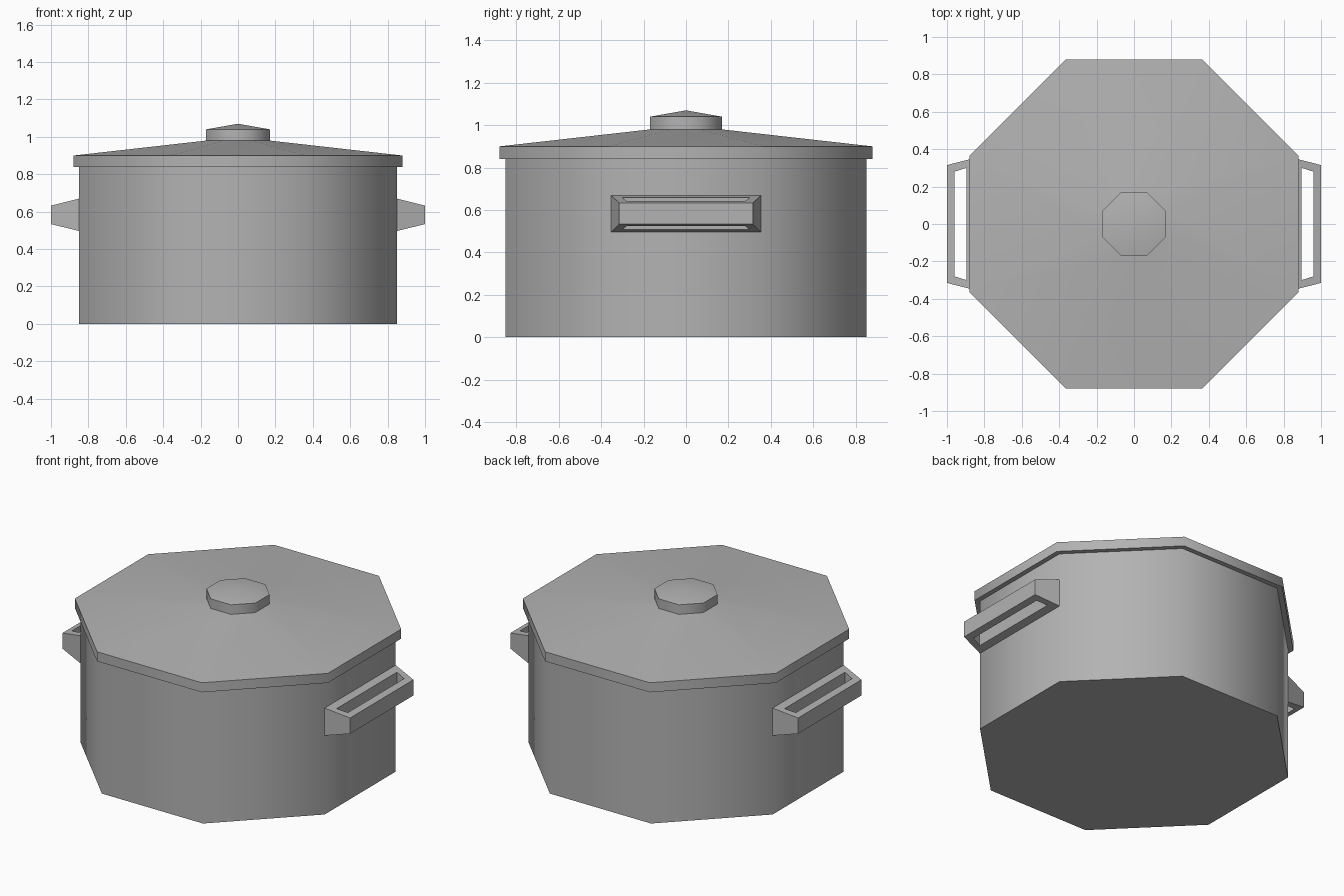
import bpy, bmesh, math

if "Cube" in bpy.data.objects:
    bpy.data.objects.remove(bpy.data.objects["Cube"])

SIDES = 8

# Dark grey metal
metal = bpy.data.materials.new("dark_grey_metal")
metal.diffuse_color = (0.45, 0.45, 0.45, 1.0)
metal.use_nodes = True
metal.node_tree.nodes["Principled BSDF"].inputs["Base Color"].default_value = metal.diffuse_color


def make_object(name, bm, smooth):
    bmesh.ops.recalc_face_normals(bm, faces=bm.faces)
    mesh = bpy.data.meshes.new(name)
    bm.to_mesh(mesh)
    bm.free()
    mesh.materials.append(metal)
    obj = bpy.data.objects.new(name, mesh)
    bpy.context.collection.objects.link(obj)
    if smooth:
        bpy.ops.object.select_all(action='DESELECT')
        obj.select_set(True)
        bpy.context.view_layer.objects.active = obj
        bpy.ops.object.shade_smooth_by_angle(angle=math.radians(50))
    return obj


def lathe(name, profile, cap_bottom=False, apex=None):
    """Stack octagon rings given as (half width across flats, z)."""
    bm = bmesh.new()
    rings = []
    for apothem, z in profile:
        r = apothem / math.cos(math.pi / SIDES)
        angles = [(i + 0.5) * math.tau / SIDES for i in range(SIDES)]
        rings.append([bm.verts.new((r * math.cos(a), r * math.sin(a), z)) for a in angles])
    for low, high in zip(rings, rings[1:]):
        for i in range(SIDES):
            j = (i + 1) % SIDES
            bm.faces.new((low[i], low[j], high[j], high[i]))
    if cap_bottom:
        bm.faces.new(rings[0])
    if apex is not None:
        tip = bm.verts.new((0, 0, apex))
        for i in range(SIDES):
            bm.faces.new((rings[-1][i], rings[-1][(i + 1) % SIDES], tip))
    return make_object(name, bm, True)


def handle(name, side):
    """Tapered frame with a slot running through it vertically."""
    bm = bmesh.new()

    def loop(x0, y0, x1, y1, up):
        verts = []
        for x, y in ((x0, -y0), (x1, -y1), (x1, y1), (x0, y0)):
            half = 0.0865 - (x - 0.85) / 0.15 * 0.037
            verts.append(bm.verts.new((side * x, y, 0.583 + up * half)))
        return verts

    outer_top, outer_low = (loop(0.85, 0.353, 1.0, 0.315, u) for u in (1, -1))
    slot_top, slot_low = (loop(0.896, 0.30, 0.96, 0.28, u) for u in (1, -1))
    pairs = ((outer_low, outer_top), (outer_top, slot_top),
             (slot_top, slot_low), (slot_low, outer_low))
    for a, b in pairs:
        for i in range(4):
            j = (i + 1) % 4
            bm.faces.new((a[i], a[j], b[j], b[i]))
    return make_object(name, bm, False)


# Pot body
lathe("pot_body", [(0.85, 0.0), (0.85, 0.84)], cap_bottom=True)
# Lid: underside lip, rim and shallow cone
lathe("lid", [(0.85, 0.84), (0.88, 0.84), (0.88, 0.90), (0.17, 0.98)])
# Lid knob
lathe("lid_knob", [(0.17, 0.98), (0.17, 1.04)], apex=1.07)
# Side handles
handle("right_handle", 1)
handle("left_handle", -1)
